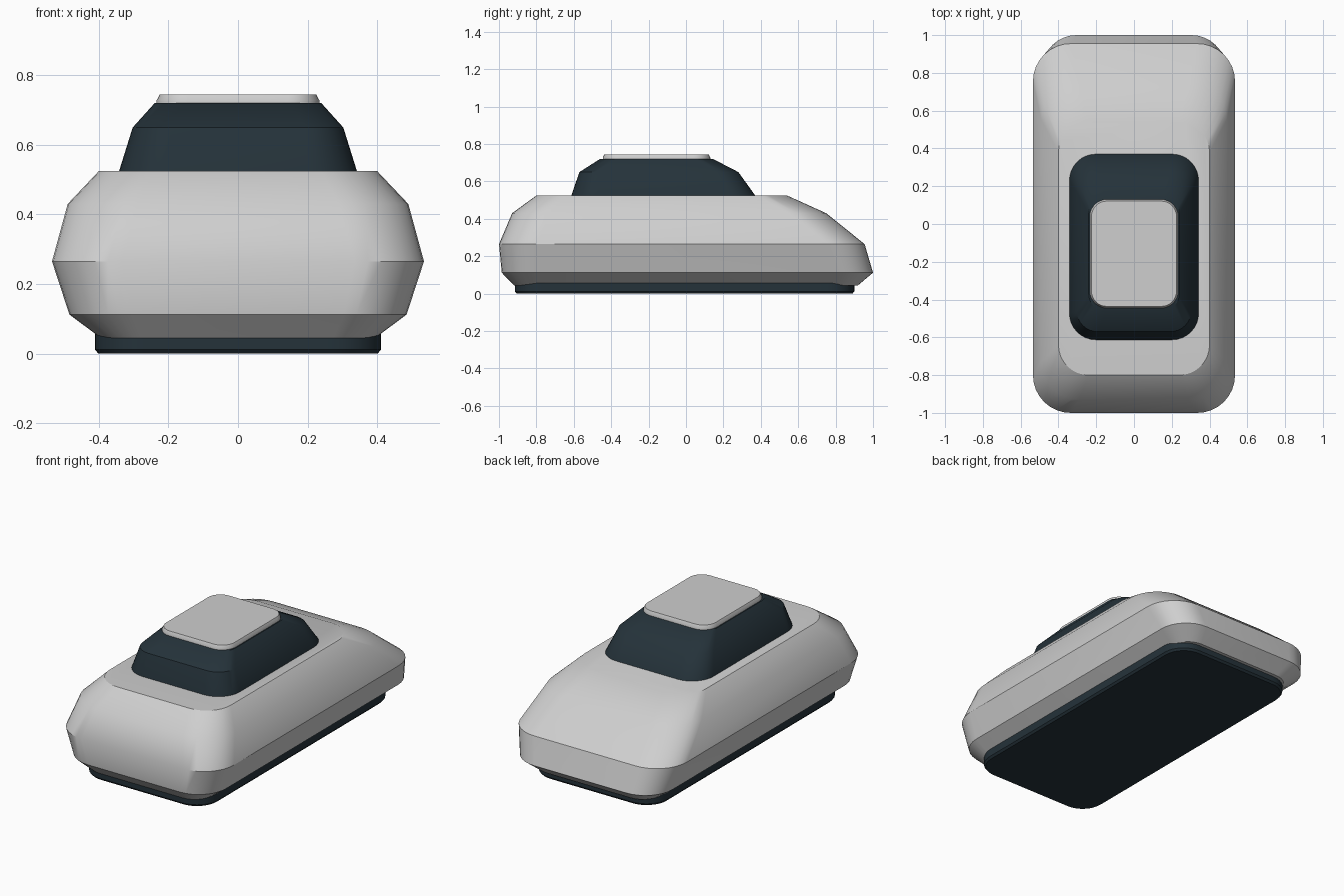
import bpy, bmesh, math

old = bpy.data.objects.get("Cube")
if old:
    bpy.data.objects.remove(old, do_unlink=True)


def material(name, color):
    m = bpy.data.materials.new(name)
    m.use_nodes = True
    m.diffuse_color = (*color, 1)
    m.node_tree.nodes["Principled BSDF"].inputs["Base Color"].default_value = (*color, 1)
    return m


def rounded_ring(bm, z, half_x, y0, y1, radius, steps=8):
    """One horizontal rounded rectangle, counter-clockwise from the right back corner."""
    corners = [(1, y1 - radius), (-1, y1 - radius), (-1, y0 + radius), (1, y0 + radius)]
    ring = []
    for i, (side, cy) in enumerate(corners):
        for k in range(steps + 1):
            a = math.pi / 2 * (i + k / steps)
            ring.append(bm.verts.new((side * (half_x - radius) + radius * math.cos(a),
                                      cy + radius * math.sin(a), z)))
    return ring


def loft(name, levels, mat):
    """Closed solid through a stack of rounded rectangles."""
    bm = bmesh.new()
    rings = [rounded_ring(bm, *level) for level in levels]
    n = len(rings[0])
    for low, high in zip(rings, rings[1:]):
        for i in range(n):
            j = (i + 1) % n
            bm.faces.new((low[i], low[j], high[j], high[i]))
    bm.faces.new(rings[0][::-1])
    bm.faces.new(rings[-1])
    mesh = bpy.data.meshes.new(name)
    bm.to_mesh(mesh)
    bm.free()
    mesh.materials.append(mat)
    ob = bpy.data.objects.new(name, mesh)
    bpy.context.collection.objects.link(ob)
    bpy.ops.object.select_all(action='DESELECT')
    ob.select_set(True)
    bpy.context.view_layer.objects.active = ob
    bpy.ops.object.shade_smooth_by_angle(angle=math.radians(32))
    return ob


light_grey = material("light grey", (0.62, 0.62, 0.62))
dark_blue = material("dark blue grey", (0.018, 0.032, 0.042))

# Each level: height, half width, front y, back y, corner radius
# Dark plinth
loft("base", [
    (0.0, 0.402, -0.905, 0.89, 0.13),
    (0.012, 0.412, -0.915, 0.90, 0.14),
    (0.08, 0.412, -0.915, 0.90, 0.14),
], dark_blue)

# Main hull with a long sloping back
loft("body", [
    (0.045, 0.395, -0.92, 0.92, 0.12),
    (0.112, 0.485, -0.985, 1.0, 0.18),
    (0.265, 0.535, -1.0, 0.955, 0.20),
    (0.43, 0.49, -0.93, 0.75, 0.20),
    (0.525, 0.40, -0.80, 0.54, 0.16),
], light_grey)

# Dark cabin
loft("cabin", [
    (0.51, 0.345, -0.615, 0.375, 0.14),
    (0.525, 0.342, -0.613, 0.37, 0.14),
    (0.65, 0.303, -0.57, 0.28, 0.11),
    (0.72, 0.24, -0.46, 0.145, 0.09),
], dark_blue)

# Roof plate with a chamfered rim
loft("roof", [
    (0.718, 0.234, -0.445, 0.13, 0.09),
    (0.728, 0.234, -0.445, 0.13, 0.09),
    (0.745, 0.225, -0.436, 0.121, 0.08),
], light_grey)
